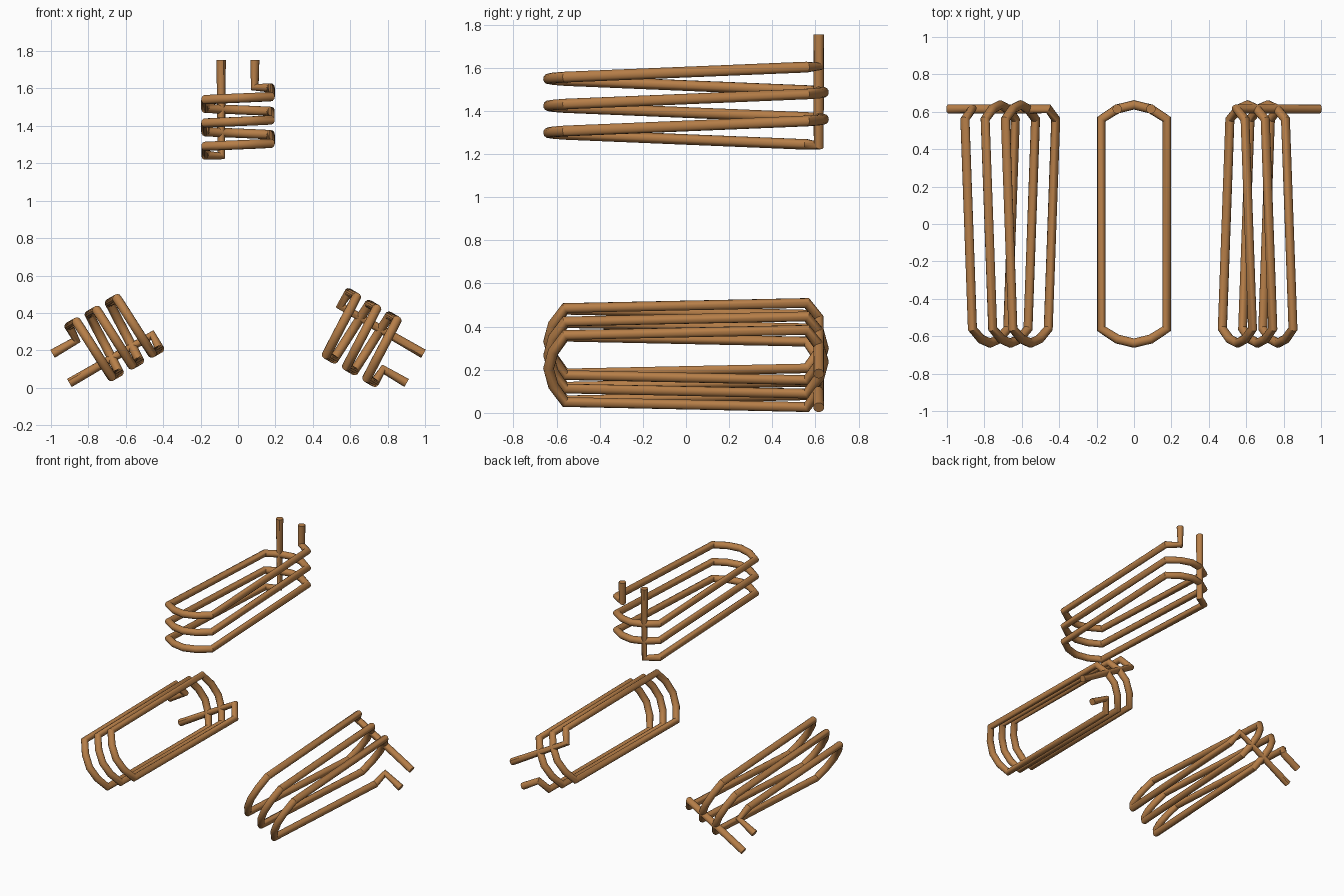
import bpy, math

if "Cube" in bpy.data.objects:
    bpy.data.objects.remove(bpy.data.objects["Cube"])

TUBE = 0.025
START_Z, END_Z, LEAD_TOP = 1.24, 1.607, 1.753
HUB_Z = 0.65      # centre of the three-fold arrangement
TOP_GAP = 0.01    # top coil sits a touch further out

# One flat racetrack turn, starting at the back left
turn = [(-0.09, 0.615), (-0.175, 0.56), (-0.175, -0.56), (-0.09, -0.615),
        (0, -0.637), (0.09, -0.615), (0.175, -0.56), (0.175, 0.56),
        (0.09, 0.615), (0, 0.637)]
flat = (turn * 3)[:-1]

# Climb evenly along the length
dist = [0]
for a, b in zip(flat, flat[1:]):
    dist.append(dist[-1] + math.dist(a, b))
path = [(x, y, START_Z + (END_Z - START_Z) * d / dist[-1])
        for (x, y), d in zip(flat, dist)]

# Straight leads at both ends
path = [(-0.09, 0.615, LEAD_TOP)] + path + [(0.09, 0.615, LEAD_TOP)]

copper = bpy.data.materials.new("copper")
copper.diffuse_color = (0.47, 0.21, 0.065, 1)
copper.use_nodes = True
copper.node_tree.nodes["Principled BSDF"].inputs["Base Color"].default_value = copper.diffuse_color


def coil(name, angle, gap):
    c = bpy.data.curves.new(name, 'CURVE')
    c.dimensions = '3D'
    c.bevel_depth = TUBE
    c.bevel_resolution = 4
    c.use_fill_caps = True
    s = c.splines.new('POLY')
    s.points.add(len(path) - 1)
    ca, sa = math.cos(angle), math.sin(angle)
    for p, (x, y, z) in zip(s.points, path):
        r = z - HUB_Z - TOP_GAP + gap
        p.co = (x * ca - r * sa, y, x * sa + r * ca + HUB_Z, 1)
    ob = bpy.data.objects.new(name, c)
    bpy.context.collection.objects.link(ob)
    c.materials.append(copper)
    # Turn into a mesh with smooth tube and sharp end caps
    bpy.ops.object.select_all(action='DESELECT')
    ob.select_set(True)
    bpy.context.view_layer.objects.active = ob
    bpy.ops.object.convert(target='MESH')
    bpy.ops.object.shade_smooth_by_angle(angle=math.radians(35))


coil("top_coil", 0, TOP_GAP)
coil("left_coil", math.radians(120), 0)
coil("right_coil", math.radians(-120), 0)
